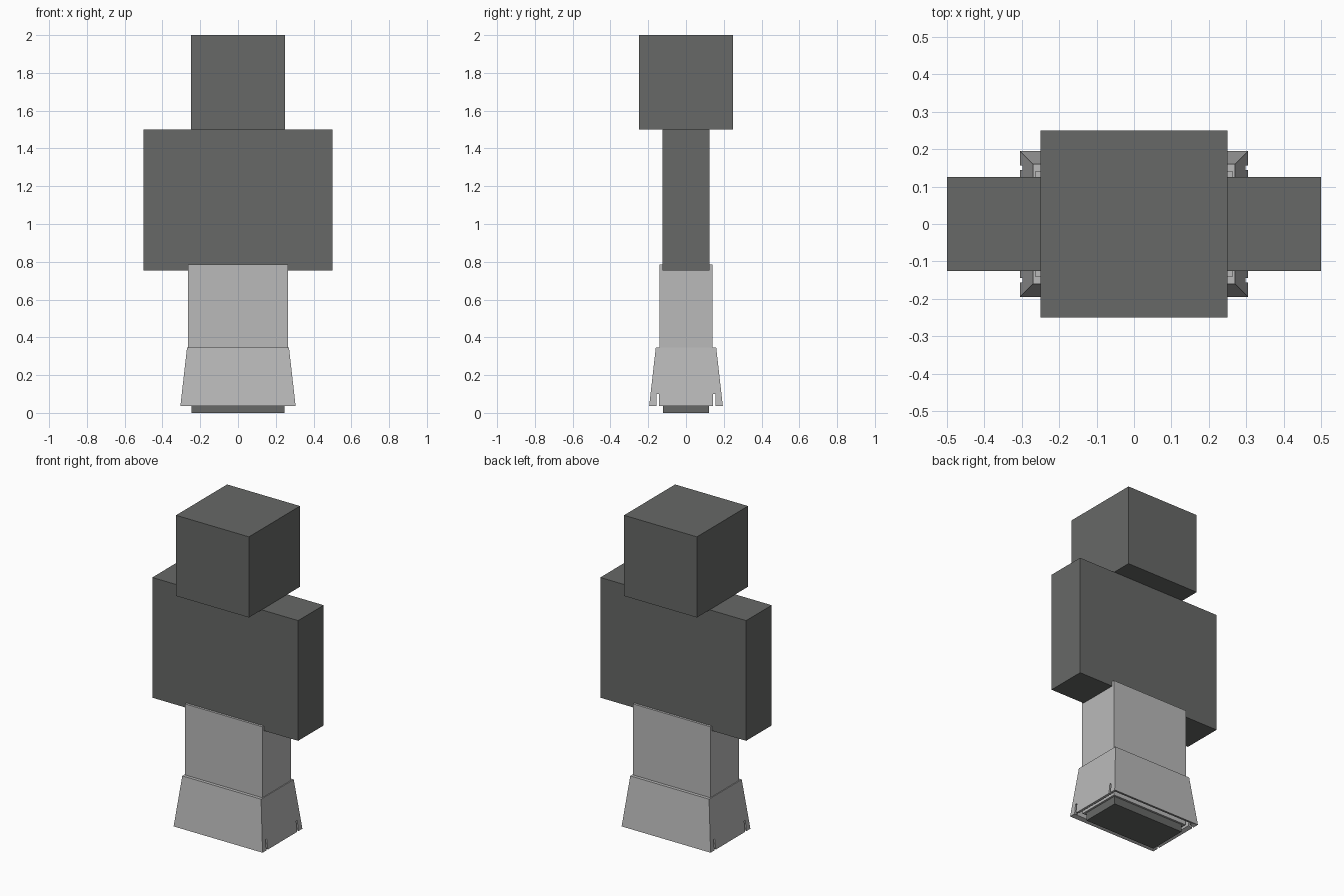
import bpy
import bmesh

cube = bpy.data.objects.get("Cube")
if cube:
    bpy.data.objects.remove(cube, do_unlink=True)


def make_material(name, colour):
    mat = bpy.data.materials.new(name)
    mat.use_nodes = True
    mat.diffuse_color = colour
    mat.node_tree.nodes["Principled BSDF"].inputs["Base Color"].default_value = colour
    return mat


dark_grey = make_material("dark grey", (0.135, 0.14, 0.135, 1))
light_grey = make_material("light grey", (0.49, 0.49, 0.49, 1))


def finish(name, bm, mat):
    bmesh.ops.recalc_face_normals(bm, faces=bm.faces)
    mesh = bpy.data.meshes.new(name)
    bm.to_mesh(mesh)
    bm.free()
    mesh.materials.append(mat)
    obj = bpy.data.objects.new(name, mesh)
    bpy.context.collection.objects.link(obj)
    return obj


def box(name, half_x, half_y, low, high, mat, y=0):
    bm = bmesh.new()
    bmesh.ops.create_cube(bm, size=2)
    for v in bm.verts:
        v.co.x *= half_x
        v.co.y = v.co.y * half_y + y
        v.co.z = high if v.co.z > 0 else low
    return finish(name, bm, mat)


def sleeve(name, profile, mat):
    """Closed rectangular shell; profile lists (half x, half y, z) loops."""
    bm = bmesh.new()
    loops = [[bm.verts.new((sx * x, sy * y, z))
              for sx, sy in ((-1, -1), (1, -1), (1, 1), (-1, 1))]
             for x, y, z in profile]
    for a, b in zip(loops, loops[1:] + loops[:1]):
        for i in range(4):
            j = (i + 1) % 4
            bm.faces.new((a[i], a[j], b[j], b[i]))
    return finish(name, bm, mat)


# Blocky body
box("head", 0.25, 0.25, 1.5, 2.0, dark_grey)
box("torso_and_arms", 0.5, 0.125, 0.755, 1.5, dark_grey)
box("legs", 0.245, 0.123, 0, 0.755, dark_grey)

# Trousers: straight upper and flared hem
sleeve("trouser_upper", [(0.265, 0.14, 0.3), (0.265, 0.14, 0.785),
                         (0.25, 0.126, 0.785), (0.25, 0.126, 0.3)], light_grey)
hem = sleeve("trouser_flare", [(0.305, 0.195, 0.036), (0.27, 0.16, 0.345),
                               (0.255, 0.13, 0.345), (0.255, 0.13, 0.3),
                               (0.28, 0.17, 0.045)], light_grey)

# Narrow slits in the sides of the hem
for side in (-1, 1):
    cutter = box("slit_cutter", 0.5, 0.006, 0, 0.1, light_grey, y=side * 0.15)
    cutter.hide_render = True
    mod = hem.modifiers.new("slit", "BOOLEAN")
    mod.operation = "DIFFERENCE"
    mod.solver = "EXACT"
    mod.object = cutter
    bpy.context.view_layer.objects.active = hem
    bpy.ops.object.modifier_apply(modifier=mod.name)
    bpy.data.objects.remove(cutter, do_unlink=True)

# Inner hem lining around the ankles
sleeve("hem_lining", [(0.262, 0.138, 0.045), (0.262, 0.138, 0.32),
                      (0.25, 0.126, 0.32), (0.25, 0.126, 0.045)], light_grey)
